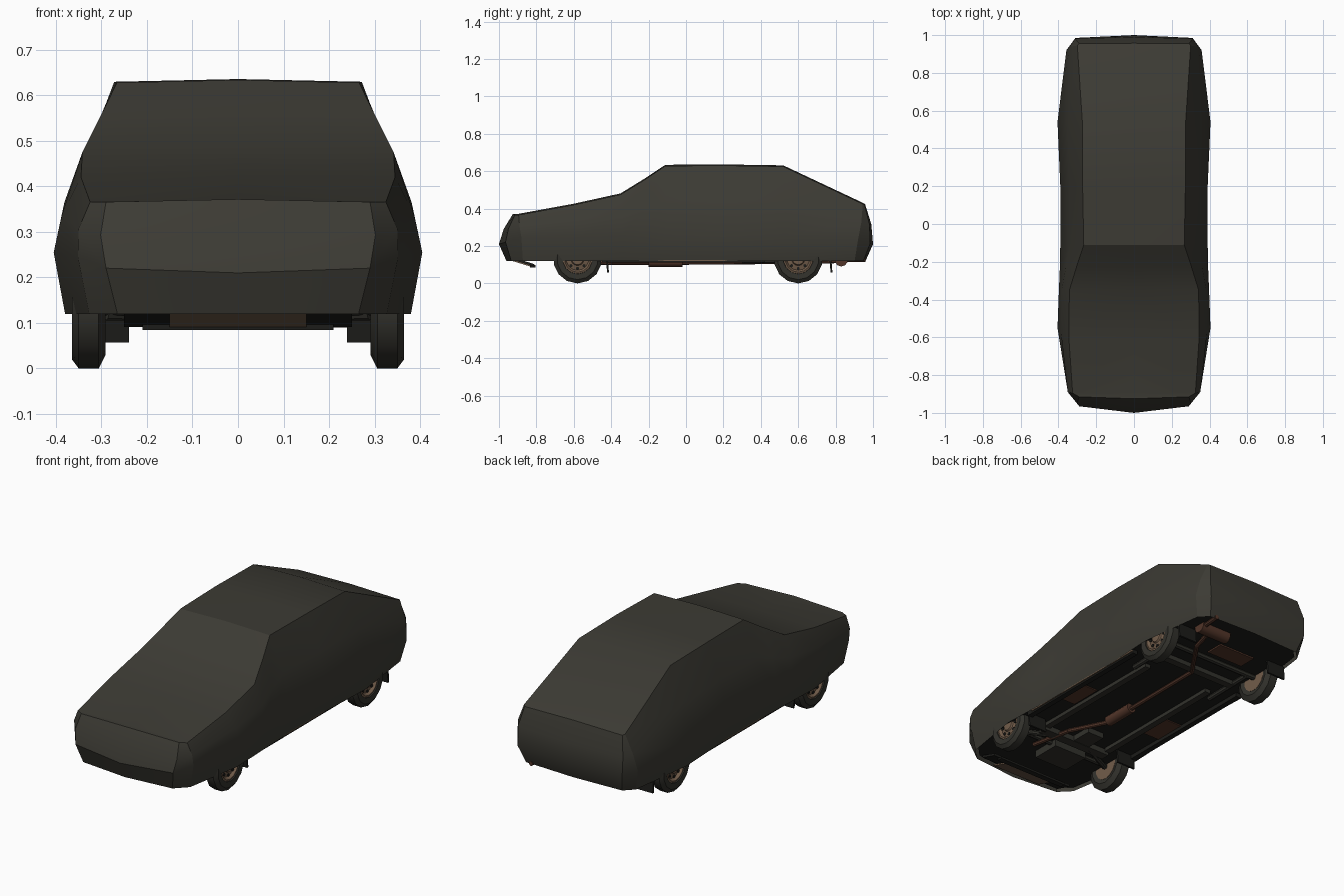
import bpy, bmesh, math
from mathutils import Vector, Matrix

cube = bpy.data.objects.get("Cube")
if cube:
    bpy.data.objects.remove(cube)


def material(name, rgb):
    m = bpy.data.materials.new(name)
    m.use_nodes = True
    m.diffuse_color = (*rgb, 1)
    m.node_tree.nodes["Principled BSDF"].inputs["Base Color"].default_value = (*rgb, 1)
    return m


COVER = material("dark olive cloth", (0.045, 0.043, 0.034))
BLACK = material("underbody black", (0.012, 0.012, 0.010))
TYRE = material("tyre rubber", (0.032, 0.031, 0.025))
TAN = material("dusty tan", (0.17, 0.11, 0.07))
RUST = material("rusty brown", (0.085, 0.036, 0.022))


def finish(name, bm, mat, angle=None, mirror=False):
    bmesh.ops.recalc_face_normals(bm, faces=bm.faces)
    mesh = bpy.data.meshes.new(name)
    bm.to_mesh(mesh)
    bm.free()
    ob = bpy.data.objects.new(name, mesh)
    bpy.context.collection.objects.link(ob)
    mesh.materials.append(mat)
    if mirror:
        mod = ob.modifiers.new("mirror", 'MIRROR')
        mod.use_clip = True
    if angle:
        bpy.ops.object.select_all(action='DESELECT')
        ob.select_set(True)
        bpy.context.view_layer.objects.active = ob
        bpy.ops.object.shade_smooth_by_angle(angle=math.radians(angle))
    return ob


def box(name, centre, size, mat, mirror=False, tilt=0):
    bm = bmesh.new()
    bmesh.ops.create_cube(bm, size=1)
    bm.transform(Matrix.Translation(centre) @ Matrix.Rotation(tilt, 4, 'X')
                 @ Matrix.Diagonal((*size, 1)))
    return finish(name, bm, mat, mirror=mirror)


def tube(name, a, b, r, mat, sides=8, mirror=False):
    a, b = Vector(a), Vector(b)
    bm = bmesh.new()
    bmesh.ops.create_cone(bm, cap_ends=True, segments=sides, radius1=r, radius2=r,
                          depth=(b - a).length)
    turn = (b - a).to_track_quat('Z', 'Y').to_matrix().to_4x4()
    bm.transform(Matrix.Translation((a + b) / 2) @ turn)
    return finish(name, bm, mat, 40, mirror)


# Cover columns from nose to tail: belt y, belt x, shoulder y, shoulder x, shoulder z
columns = [
    (-1, 0, -.925, 0, .372), (-.965, .29, -.915, .29, .366),
    (-.88, .352, -.895, .325, .366), (-.55, .405, -.6, .345, .42),
    (-.34, .397, -.35, .342, .475), (-.22, .392, -.22, .302, .555),
    (-.1, .39, -.11, .266, .628), (.2, .39, .2, .272, .63),
    (.54, .405, .52, .272, .625), (.92, .358, .945, .3, .425),
    (.985, .31, .955, .29, .42), (1, 0, .957, 0, .425)]


def column_points(by, bx, sy, sx, sz):
    end = max(0, abs(by) - .85) / .15
    belt_z = .255 - .045 * end
    belt = Vector((bx, by, belt_z))
    shoulder = Vector((sx, sy, sz))
    hem = Vector((max(0, bx - .025), by - math.copysign(.04 * end, by), .12))
    mid = belt.lerp(shoulder, .5)
    mid += Vector((.012 if bx else 0, math.copysign(.012 * end, by), 0))
    return hem, belt, mid, shoulder


# Cloth cover: side wall, then top sheet out to a slightly crowned centre line
bm = bmesh.new()
wall = [[bm.verts.new(p) for p in column_points(*c)] for c in columns]
spine = [wall[0][3]]
for w in wall[2:-2]:
    spine.append(bm.verts.new((0, w[3].co.y, w[3].co.z + .006)))
spine.append(wall[-1][3])
spine = [spine[0]] + spine + [spine[-1]]
for i in range(len(wall) - 1):
    a, b = wall[i], wall[i + 1]
    for j in range(3):
        bm.faces.new((a[j], b[j], b[j + 1], a[j + 1]))
    ring = []
    for v in (a[3], b[3], spine[i + 1], spine[i]):
        if v not in ring:
            ring.append(v)
    if len(ring) > 2:
        bm.faces.new(ring)
finish("cloth_cover", bm, COVER, 28, mirror=True)

# Floor closing the underside, following the hem
bm = bmesh.new()
hem = [column_points(*c)[0] for c in columns]
outline = hem + [Vector((-p.x, p.y, p.z)) for p in reversed(hem[1:-1])]
bm.faces.new([bm.verts.new((p.x * .98, p.y * .985, .135)) for p in outline])
finish("floor_pan", bm, BLACK)


# Wheels: lathed tyre and dished rim
def lathe(name, profile, x, y, z, side, mat, sides):
    bm = bmesh.new()
    rings = []
    for off, r in profile:
        rings.append([bm.verts.new((x + side * off, y + r * math.sin(t), z + r * math.cos(t)))
                      for t in (math.tau * k / sides for k in range(sides))])
    for a, b in zip(rings, rings[1:]):
        for k in range(sides):
            n = (k + 1) % sides
            bm.faces.new((a[k], a[n], b[n], b[k]))
    bm.faces.new(rings[0])
    bm.faces.new(rings[-1])
    finish(name, bm, mat, 35)


tyre = [(-.03, .075), (-.037, .1), (-.022, .13), (.022, .13), (.037, .11), (.034, .08), (.012, .075)]
rim = [(-.032, .076), (.028, .08), (.031, .07), (.016, .06), (.022, .035), (.03, .03), (.032, .012)]
for side, hand in ((1, "left"), (-1, "right")):
    for y, end in ((-.58, "front"), (.6, "rear")):
        x = side * .328
        lathe(f"{end}_{hand}_tyre", tyre, x, y, .13, side, TYRE, 14)
        lathe(f"{end}_{hand}_rim", rim, x, y, .13, side, TAN, 14)
        for k in range(8):
            t = math.tau * k / 8
            c, s = math.cos(t), math.sin(t)
            tube(f"{end}_{hand}_rim_slot", (x + side * .019, y + .05 * c, .13 + .05 * s),
                 (x + side * .023, y + .05 * c, .13 + .05 * s), .009, BLACK, 6)

# Mud flaps, sills and front valance
for y in (-.42, .775):
    box("mud_flap", (.295, y, .095), (.11, .01, .075), BLACK, True, .08)
box("sill", (.345, 0, .122), (.03, .84, .022), BLACK, True)
box("sill_strip", (.362, .02, .124), (.008, .8, .008), TAN, True)
box("valance", (0, -.88, .109), (.3, .12, .008), TAN, tilt=-.3)
box("valance_end", (.2, -.86, .112), (.1, .1, .012), BLACK, True, -.3)
box("valance_lip", (0, -.82, .091), (.42, .03, .012), BLACK)

# Running gear
tube("rear_axle", (-.3, .6, .13), (.3, .6, .13), .016, TYRE)
tube("front_axle", (-.3, -.58, .13), (.3, -.58, .13), .014, TYRE)
tube("trailing_arm", (.25, .3, .12), (.25, .6, .125), .014, TYRE, mirror=True)
tube("front_arm", (.1, -.48, .115), (.29, -.58, .12), .014, TYRE, mirror=True)
box("rear_crossmember", (0, .48, .122), (.5, .04, .025), TYRE)
box("front_crossmember", (0, -.48, .118), (.42, .05, .03), TYRE)
box("engine_sump", (-.03, -.62, .115), (.2, .16, .04), TYRE)
box("gearbox", (-.03, -.42, .12), (.1, .16, .03), TYRE)
box("chassis_rail", (.2, -.05, .125), (.035, .8, .02), TYRE, True)

# Rusty exhaust line and worn floor plates
path = [(.14, -.63, .115), (.1, -.4, .11), (0, -.2, .11), (0, .46, .115), (.15, .68, .115), (.18, .8, .12)]
for a, b in zip(path, path[1:]):
    tube("exhaust_pipe", a, b, .012, RUST)
tube("centre_silencer", (0, -.2, .115), (0, -.02, .115), .028, RUST, 10)
tube("rear_silencer", (.08, .83, .125), (.26, .83, .125), .035, RUST, 10)
tube("tail_pipe", (.24, .84, .125), (.25, .96, .125), .012, RUST)
box("floor_plate", (.28, -.11, .132), (.1, .18, .006), RUST, True)
box("tank_plate", (-.06, .7, .13), (.22, .1, .008), RUST)
